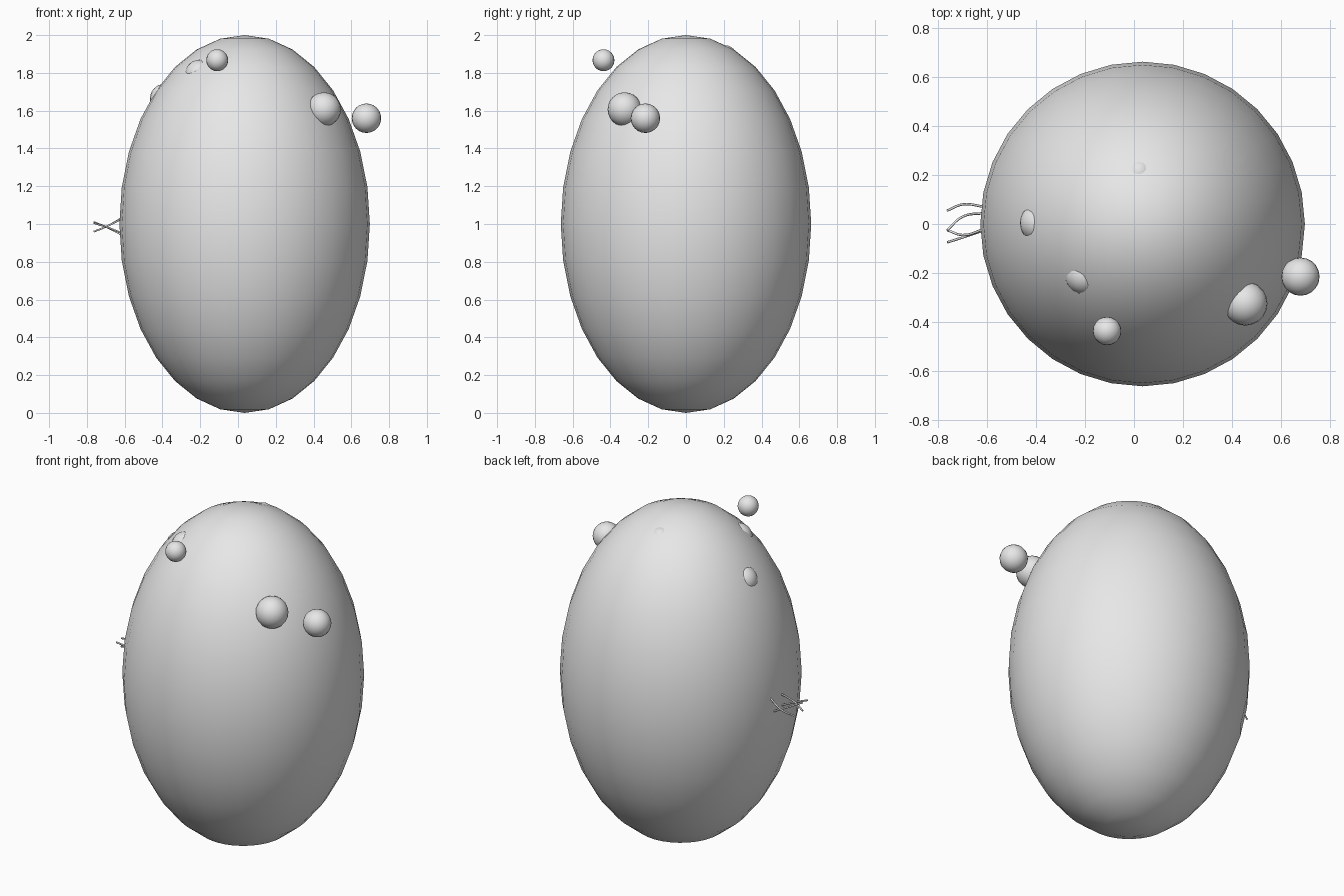
import bpy, math
from mathutils import Vector

cube = bpy.data.objects.get("Cube")
if cube:
    bpy.data.objects.remove(cube, do_unlink=True)

grey = bpy.data.materials.new("plain grey")
grey.use_nodes = True
colour = (0.8, 0.8, 0.8, 1)
grey.diffuse_color = colour
grey.node_tree.nodes["Principled BSDF"].inputs["Base Color"].default_value = colour

CENTRE = Vector((0.035, 0, 1))
RADIUS, HALF_HEIGHT = 0.663, 1.0


def ball(name, location, radius, segments=20, rings=12, stretch=1):
    bpy.ops.mesh.primitive_uv_sphere_add(
        segments=segments, ring_count=rings, radius=radius, location=location)
    ob = bpy.context.object
    ob.name = name
    ob.scale.z = stretch
    bpy.ops.object.transform_apply(location=False, rotation=False, scale=True)
    bpy.ops.object.shade_smooth()
    ob.data.materials.append(grey)
    return ob


def sunken_ball(name, x, y, radius, depth):
    """Ball whose centre lies a given depth under the body surface."""
    dx, dy = x - CENTRE.x, y - CENTRE.y
    dz = HALF_HEIGHT * math.sqrt(1 - (dx * dx + dy * dy) / RADIUS ** 2)
    normal = Vector((dx / RADIUS ** 2, dy / RADIUS ** 2, dz)).normalized()
    return ball(name, CENTRE + Vector((dx, dy, dz)) - normal * depth, radius)


# Egg-shaped body
ball("body", CENTRE, RADIUS, 32, 16, HALF_HEIGHT / RADIUS)

# Balls on and beside the body
ball("upper_ball", (-0.11, -0.437, 1.867), 0.058)
ball("embedded_ball", (0.455, -0.325, 1.607), 0.09)
ball("side_ball", (0.68, -0.215, 1.56), 0.078)

# Balls almost swallowed by the body
sunken_ball("front_bump", -0.237, -0.24, 0.08, 0.066)
sunken_ball("side_bump", -0.44, 0.005, 0.08, 0.064)
sunken_ball("back_bump", 0.02, 0.235, 0.06, 0.056)

# Thin curved whiskers: y and z at root, middle and tip
whiskers = [
    ((0.07, 1.035), (0.08, 0.985), (0.055, 0.96)),
    ((0.045, 0.94), (0.03, 0.985), (-0.025, 1.01)),
    ((-0.02, 1.03), (-0.045, 0.985), (-0.025, 0.96)),
    ((-0.025, 0.95), (-0.055, 0.985), (-0.075, 1.005)),
]
for i, points in enumerate(whiskers):
    curve = bpy.data.curves.new(f"whisker_{i + 1}", "CURVE")
    curve.dimensions = "3D"
    curve.bevel_depth = 0.005
    curve.bevel_resolution = 1
    curve.resolution_u = 6
    curve.use_fill_caps = True
    spline = curve.splines.new("BEZIER")
    spline.bezier_points.add(len(points) - 1)
    for p, x, (y, z) in zip(spline.bezier_points, (-0.61, -0.7, -0.763), points):
        p.co = (x, y, z)
        p.handle_left_type = p.handle_right_type = "AUTO"
    curve.materials.append(grey)
    ob = bpy.data.objects.new(f"whisker_{i + 1}", curve)
    bpy.context.collection.objects.link(ob)
